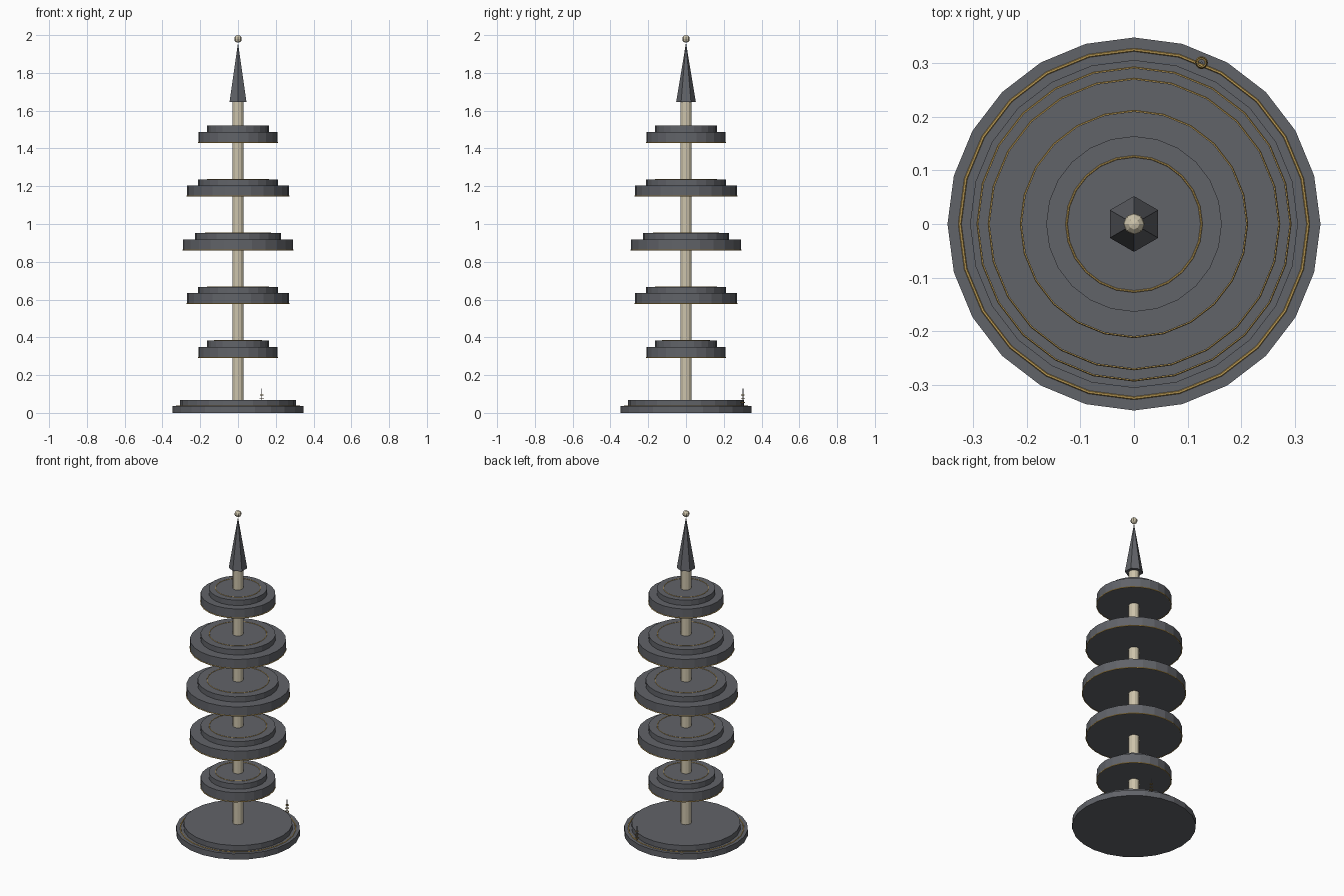
import bpy
import math

cube = bpy.data.objects.get("Cube")
if cube:
    bpy.data.objects.remove(cube, do_unlink=True)


def make_material(name, rgb):
    mat = bpy.data.materials.new(name)
    mat.use_nodes = True
    color = (*rgb, 1.0)
    mat.diffuse_color = color
    mat.node_tree.nodes["Principled BSDF"].inputs["Base Color"].default_value = color
    return mat


slate = make_material("slate grey", (0.12, 0.125, 0.14))
cream = make_material("cream stone", (0.60, 0.54, 0.40))
gold = make_material("gold", (0.55, 0.36, 0.10))


def finish(name, mat):
    obj = bpy.context.object
    obj.name = name
    obj.data.materials.append(mat)
    return obj


def column(name, mat, radius, z0, z1, sides=24, x=0, y=0, tip=None):
    """Upright prism from z0 to z1, or a cone when tip is given."""
    bpy.ops.mesh.primitive_cone_add(
        vertices=sides, radius1=radius, radius2=radius if tip is None else tip,
        depth=z1 - z0, location=(x, y, (z0 + z1) / 2))
    return finish(name, mat)


def ring(name, radius, z, thickness=0.003, x=0, y=0, sides=24):
    bpy.ops.mesh.primitive_torus_add(
        major_radius=radius, minor_radius=thickness, major_segments=sides,
        minor_segments=6, location=(x, y, z))
    return finish(name, gold)


# Stepped base with inlaid gold ring
column("base_lower_step", slate, 0.348, 0, 0.036)
column("base_upper_step", slate, 0.306, 0.036, 0.068)
ring("base_ring", 0.325, 0.036)

# Central shaft
column("shaft", cream, 0.03, 0.06, 1.66, sides=12)

# Five stepped tiers, widest in the middle
for i, radius in enumerate((0.21, 0.27, 0.291, 0.27, 0.21)):
    z = 0.293 + i * 0.2845
    n = i + 1
    column(f"tier_{n}_lower_disc", slate, radius, z, z + 0.057)
    column(f"tier_{n}_upper_disc", slate, radius * 0.78, z + 0.057, z + 0.09)
    ring(f"tier_{n}_rim_ring", radius, z + 0.001)
    ring(f"tier_{n}_top_ring", radius * 0.6, z + 0.09, 0.002)

# Six-sided spire and ball finial
column("spire", slate, 0.052, 1.645, 1.96, sides=6, tip=0)
bpy.ops.mesh.primitive_uv_sphere_add(
    segments=8, ring_count=6, radius=0.02, location=(0, 0, 1.98))
finish("finial_ball", cream)

# Small ringed mast standing on the base ledge
mast_x, mast_y = 0.126, 0.301
column("mast_pole", slate, 0.0025, 0.036, 0.128, sides=6, x=mast_x, y=mast_y)
for i in range(3):
    ring(f"mast_ring_{i + 1}", 0.010 - 0.001 * i, 0.055 + 0.02 * i,
         0.002, mast_x, mast_y, 12)
